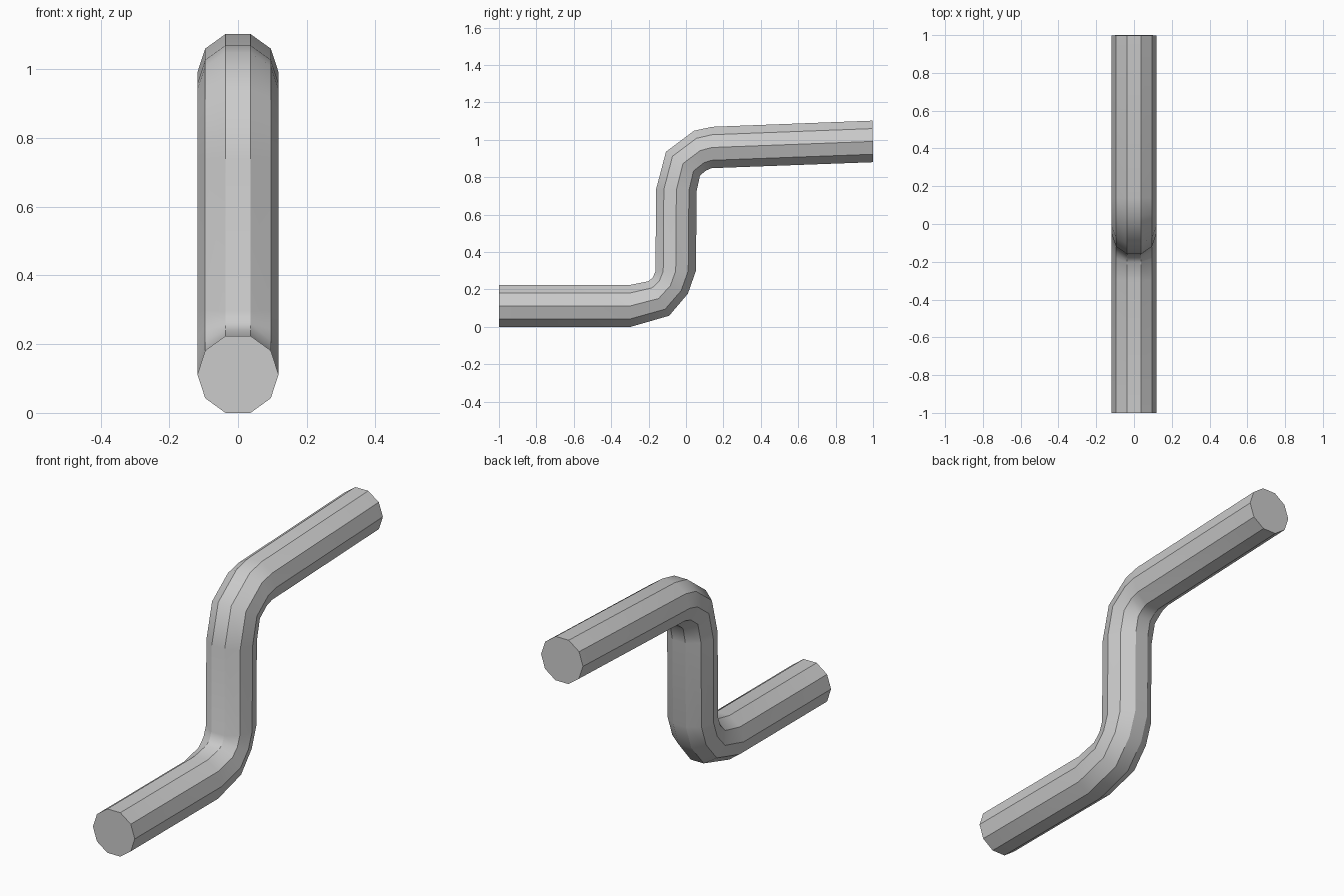
import bpy, bmesh, math
from mathutils import Vector

if "Cube" in bpy.data.objects:
    bpy.data.objects.remove(bpy.data.objects["Cube"])

SIDES = 10
HALF_WIDTH = 0.118

# Side profile of each ring: (y, z) of the outer/upper edge, then of the opposite edge
rings = [
    ((-1.0, 0.224), (-1.0, 0.0)),
    ((-0.298, 0.224), (-0.295, 0.0)),
    ((-0.203, 0.243), (-0.09, 0.059)),
    ((-0.178, 0.262), (0.01, 0.177)),
    ((-0.163, 0.297), (0.053, 0.299)),
    ((-0.16, 0.735), (0.057, 0.727)),
    ((-0.107, 0.936), (0.075, 0.809)),
    ((0.043, 1.048), (0.108, 0.836)),
    ((0.139, 1.069), (0.137, 0.848)),
    ((0.997, 1.102), (1.0, 0.88)),
]

bm = bmesh.new()
loops = []
for a, b in rings:
    top, bottom = Vector((0, *a)), Vector((0, *b))
    centre = (top + bottom) / 2
    axis = (top - bottom) / 2 / math.sin(math.radians(72))
    loop = []
    for i in range(SIDES):
        t = math.tau * i / SIDES
        loop.append(bm.verts.new(centre + axis * math.sin(t)
                                 + Vector((HALF_WIDTH * math.cos(t), 0, 0))))
    loops.append(loop)

# Tube walls, smooth along the length with crisp edges between the sides
for l0, l1 in zip(loops, loops[1:]):
    for i in range(SIDES):
        j = (i + 1) % SIDES
        bm.faces.new((l0[i], l0[j], l1[j], l1[i])).smooth = True
for l0, l1 in zip(loops, loops[1:]):
    for i in range(SIDES):
        bm.edges.get((l0[i], l1[i])).smooth = False

# Flat end caps
for loop in (loops[0], loops[-1]):
    cap = bm.faces.new(loop)
    for e in cap.edges:
        e.smooth = False

bmesh.ops.recalc_face_normals(bm, faces=bm.faces[:])
mesh = bpy.data.meshes.new("bent_pipe")
bm.to_mesh(mesh)
bm.free()
pipe = bpy.data.objects.new("bent_pipe", mesh)
bpy.context.collection.objects.link(pipe)
